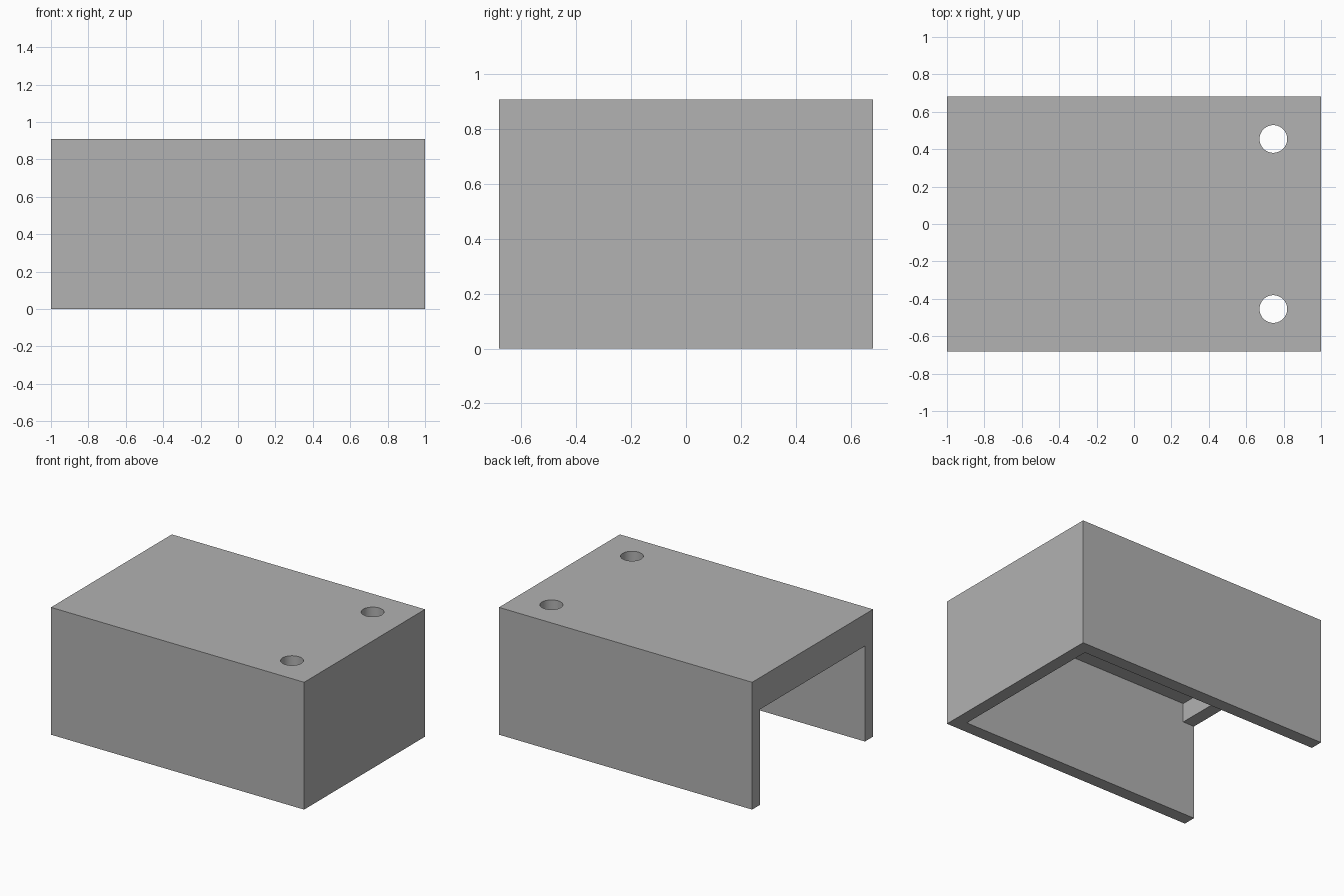
import bpy
import bmesh
from mathutils import Matrix, Vector

cube = bpy.data.objects.get("Cube")
if cube:
    bpy.data.objects.remove(cube, do_unlink=True)

U = 1 / 11                    # wall thickness, the module of the whole part
HX, HY, H = 1.0, 7.5 * U, 10 * U
OPEN_TOP = 7.5 * U            # top of the end opening

grey = bpy.data.materials.new("plain_grey")
grey.use_nodes = True
colour = (0.445, 0.445, 0.445, 1)
grey.diffuse_color = colour
grey.node_tree.nodes["Principled BSDF"].inputs["Base Color"].default_value = colour


def finish(name, bm):
    bmesh.ops.recalc_face_normals(bm, faces=bm.faces[:])
    mesh = bpy.data.meshes.new(name)
    bm.to_mesh(mesh)
    bm.free()
    mesh.materials.append(grey)
    obj = bpy.data.objects.new(name, mesh)
    bpy.context.collection.objects.link(obj)
    return obj


def prism(name, profile, half_y):
    """Extrude an x-z outline symmetrically along y."""
    bm = bmesh.new()
    face = bm.faces.new([bm.verts.new((x, -half_y, z)) for x, z in profile])
    new = bmesh.ops.extrude_face_region(bm, geom=[face])["geom"]
    verts = [v for v in new if isinstance(v, bmesh.types.BMVert)]
    bmesh.ops.translate(bm, verts=verts, vec=Vector((0, 2 * half_y, 0)))
    return finish(name, bm)


def cylinder(name, radius, depth, centre):
    bm = bmesh.new()
    bmesh.ops.create_cone(bm, cap_ends=True, segments=48, radius1=radius,
                          radius2=radius, depth=depth,
                          matrix=Matrix.Translation(centre))
    return finish(name, bm)


# Outer block
cover = prism("box_cover", [(-HX, 0), (HX, 0), (HX, H), (-HX, H)], HY)

# Cavity open below and at one end, leaving a lintel over the end opening
cutters = [prism("cavity_cutter",
                 [(-1.5, -0.5), (HX - U, -0.5), (HX - U, H - U),
                  (-HX + U, H - U), (-HX + U, OPEN_TOP), (-1.5, OPEN_TOP)],
                 HY - U)]

# Two screw holes through the roof
for side in (-1, 1):
    cutters.append(cylinder("hole_cutter", 0.074, 0.3,
                            (0.745, side * 5 * U, H - U / 2)))

bpy.context.view_layer.objects.active = cover
for cutter in cutters:
    cutter.hide_render = True
    mod = cover.modifiers.new("cut", "BOOLEAN")
    mod.operation = "DIFFERENCE"
    mod.solver = "EXACT"
    mod.object = cutter
    bpy.ops.object.modifier_apply(modifier=mod.name)
    bpy.data.objects.remove(cutter, do_unlink=True)

# Smooth hole walls, sharp box edges
bpy.ops.object.select_all(action="DESELECT")
cover.select_set(True)
bpy.ops.object.shade_smooth_by_angle()
